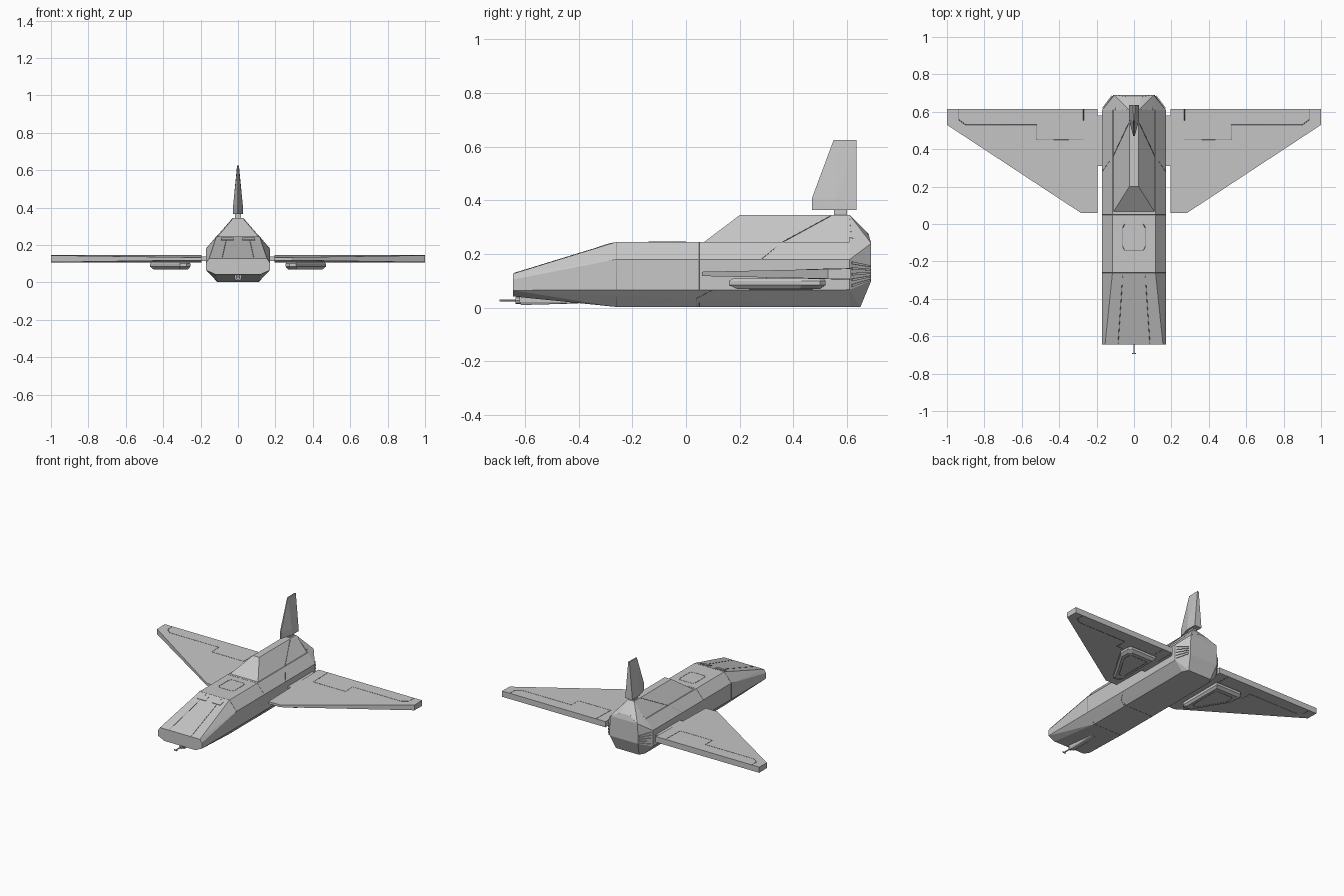
import bpy, bmesh, math
from mathutils import Vector

if "Cube" in bpy.data.objects:
    bpy.data.objects.remove(bpy.data.objects["Cube"])


def material(name, v):
    m = bpy.data.materials.new(name)
    m.use_nodes = True
    m.diffuse_color = (v, v, v, 1)
    m.node_tree.nodes["Principled BSDF"].inputs["Base Color"].default_value = (v, v, v, 1)
    return m


HULL = material("hull_grey", 0.57)
SEAM = material("seam_grey", 0.2)


def link(name, data, mat):
    data.materials.append(mat)
    ob = bpy.data.objects.new(name, data)
    bpy.context.collection.objects.link(ob)
    return ob


def flip(points):
    return [(-x, y, z) for x, y, z in points]


def solid(name, points, mat=HULL, sym=False):
    """Flat-faced convex part around the given corners."""
    bm = bmesh.new()
    for p in points + (flip(points) if sym else []):
        bm.verts.new(p)
    bmesh.ops.remove_doubles(bm, verts=bm.verts[:], dist=0.0001)
    res = bmesh.ops.convex_hull(bm, input=bm.verts[:])
    loose = [v for v in bm.verts if not v.link_faces]
    bmesh.ops.delete(bm, geom=loose, context="VERTS")
    bmesh.ops.dissolve_limit(bm, angle_limit=0.01, verts=bm.verts[:], edges=bm.edges[:])
    bmesh.ops.recalc_face_normals(bm, faces=bm.faces[:])
    me = bpy.data.meshes.new(name)
    bm.to_mesh(me)
    bm.free()
    return link(name, me, mat)


def pair(make, name, points, **kw):
    make("left_" + name, points, **kw)
    make("right_" + name, flip(points), **kw)


def seam(name, points, closed=False, radius=0.0015):
    """Thin panel line along a path."""
    cu = bpy.data.curves.new(name, "CURVE")
    cu.dimensions = "3D"
    cu.bevel_depth = radius
    cu.bevel_resolution = 0
    sp = cu.splines.new("POLY")
    sp.points.add(len(points) - 1)
    for p, co in zip(sp.points, points):
        p.co = (*co, 1)
    sp.use_cyclic_u = closed
    return link(name, cu, SEAM)


def at_y(y, profile):
    return [(x, y, z) for x, z in profile]


def box(x0, x1, y0, y1, z0, z1):
    return [(x, y, z) for x in (x0, x1) for y in (y0, y1) for z in (z0, z1)]


def lerp(a, b, t):
    return Vector(a).lerp(Vector(b), t)


# Fuselage: angular section running forward to a flat wedge nose
NOSE = [(0.155, 0.127), (0.17, 0.105), (0.17, 0.065), (0.12, 0.042)]
BODY = [(0.115, 0.245), (0.17, 0.18), (0.17, 0.067), (0.11, 0.003)]
solid("fuselage", at_y(-0.645, NOSE) + at_y(-0.26, BODY) + at_y(0.61, BODY), sym=True)

# Raised spine behind the cabin
solid("dorsal_spine", [(0.11, 0.065, 0.243), (0.025, 0.2, 0.345),
                       (0.11, 0.61, 0.243), (0.025, 0.61, 0.345)], sym=True)

# Faceted tail block
TAIL = [(0.035, 0.68, 0.275), (0.105, 0.69, 0.24), (0.11, 0.69, 0.16),
        (0.11, 0.69, 0.1), (0.09, 0.65, 0.003)]
solid("tail_block", at_y(0.61, [(0.025, 0.345)] + BODY) + TAIL, sym=True)

# Slats on the angled tail sides
SLATS = 5
top_a, top_b = (0.17, 0.61, 0.18), (0.11, 0.69, 0.16)
low_a, low_b = (0.17, 0.61, 0.07), (0.11, 0.69, 0.1)
for i in range(SLATS):
    t = (i + 0.3) / SLATS
    quad = [lerp(lerp(top_a, low_a, s), lerp(top_b, low_b, s), e)
            for s in (t, t + 0.09) for e in (0.08, 0.92)]
    out = Vector((0.005, 0.004, 0))
    pair(solid, f"tail_slat_{i}", [tuple(q + out * k) for q in quad for k in (-1, 1)])

# Ribs fanning over the upper tail
for i in range(4):
    t = 0.15 + i * 0.23
    pair(seam, f"tail_rib_{i}", [tuple(lerp((0.025, 0.61, 0.345), (0.115, 0.61, 0.245), t)),
                                 tuple(lerp(TAIL[0], TAIL[1], t))])

# Wings: thin leading edge, thicker trailing edge, clipped tip
WING_Z = 0.126


def wing_half(y):
    return 0.008 + 0.0216 * (y - 0.06)


PLAN = [(0.195, 0.06), (0.285, 0.06), (1, 0.53), (1, 0.615), (0.195, 0.615)]
pair(solid, "wing", [(x, y, WING_Z + s * wing_half(y)) for x, y in PLAN for s in (-1, 1)])
pair(solid, "wing_joint", box(0.16, 0.2, 0.31, 0.58, 0.114, 0.138))

# Stepped flap lines on both wing faces
FLAP = [(0.27, 0.614), (0.27, 0.45), (0.52, 0.45), (0.52, 0.53), (0.9, 0.53), (0.94, 0.56), (0.94, 0.614)]
for side, s in (("upper", 1), ("lower", -1)):
    pair(seam, side + "_flap_line", [(x, y, WING_Z + s * wing_half(y)) for x, y in FLAP])

# Underwing pods with a bevelled belly and an inset panel line
POD = [(0.255, 0.18), (0.275, 0.16), (0.31, 0.16), (0.47, 0.43), (0.47, 0.5), (0.45, 0.52), (0.255, 0.52)]
cx, cy = 0.345, 0.38


def pod_ring(scale, z):
    return [(cx + (x - cx) * scale, cy + (y - cy) * scale, z) for x, y in POD]


pair(solid, "wing_pod", pod_ring(0.94, 0.108) + pod_ring(1, 0.1) + pod_ring(1, 0.084) + pod_ring(0.86, 0.07))
pair(seam, "pod_panel_line", pod_ring(0.66, 0.07), closed=True)
pair(solid, "pod_mount", box(0.29, 0.36, 0.3, 0.5, 0.1, 0.12))

# Tail fin: wedge section, wide at the rear, narrowing upward
solid("tail_fin", [(0.004, 0.47, 0.365), (0.004, 0.47, 0.41), (0.028, 0.56, 0.365), (0.026, 0.56, 0.41),
                   (0.028, 0.635, 0.365), (0.003, 0.55, 0.625), (0.005, 0.635, 0.625)], sym=True)
solid("fin_mount", box(-0.015, 0.015, 0.552, 0.6, 0.33, 0.37))

# Chin sensor and nose probe
solid("chin_sensor", [(0.02, -0.62, 0.045), (0.02, -0.62, 0.022), (0.014, -0.615, 0.01),
                      (0.02, -0.4, 0.02), (0.014, -0.4, 0.016)], sym=True)


def rod(name, radius, y0, y1, z):
    ring = [(radius * math.cos(a), radius * math.sin(a) + z) for a in [math.tau * i / 8 for i in range(8)]]
    solid(name, at_y(y0, ring) + at_y(y1, ring))


rod("probe_collar", 0.013, -0.635, -0.61, 0.027)
rod("nose_probe", 0.004, -0.692, -0.62, 0.027)
solid("probe_tip", box(-0.012, 0.012, -0.695, -0.69, 0.023, 0.031))


# Panel lines along the nose slope and around the hull
def slope_z(y):
    return 0.127 + (y + 0.645) * (0.245 - 0.127) / 0.385


pair(seam, "nose_line", [(0.085, -0.64, slope_z(-0.64)), (0.06, -0.27, slope_z(-0.27))])
for i, y in enumerate((-0.26, 0.05)):
    ring = at_y(y, BODY)
    seam(f"hull_line_{i}", ring + flip(ring)[::-1], closed=True, radius=0.001)
pair(seam, "spine_line", [(0.17, 0.28, 0.18), (0.113, 0.36, 0.245), (0.028, 0.54, 0.343)])
pair(seam, "belly_line", [(0.17, 0.1, 0.067), (0.14, 0.04, 0.035), (0.11, 0.04, 0.003)])

# Cabin windows at the top of the nose slope, and a roof hatch
pair(solid, "cabin_window", [(x, y, slope_z(y) + h) for x in (0.025, 0.09)
                             for y in (-0.325, -0.285) for h in (-0.003, 0.003)])
seam("roof_hatch_line", [(sx * 0.05, y, 0.245) for sx, y in
                         ((-1, -0.14), (1, -0.14), (1.2, -0.12), (1.2, -0.02),
                          (1, 0), (-1, 0), (-1.2, -0.02), (-1.2, -0.12))], closed=True)
